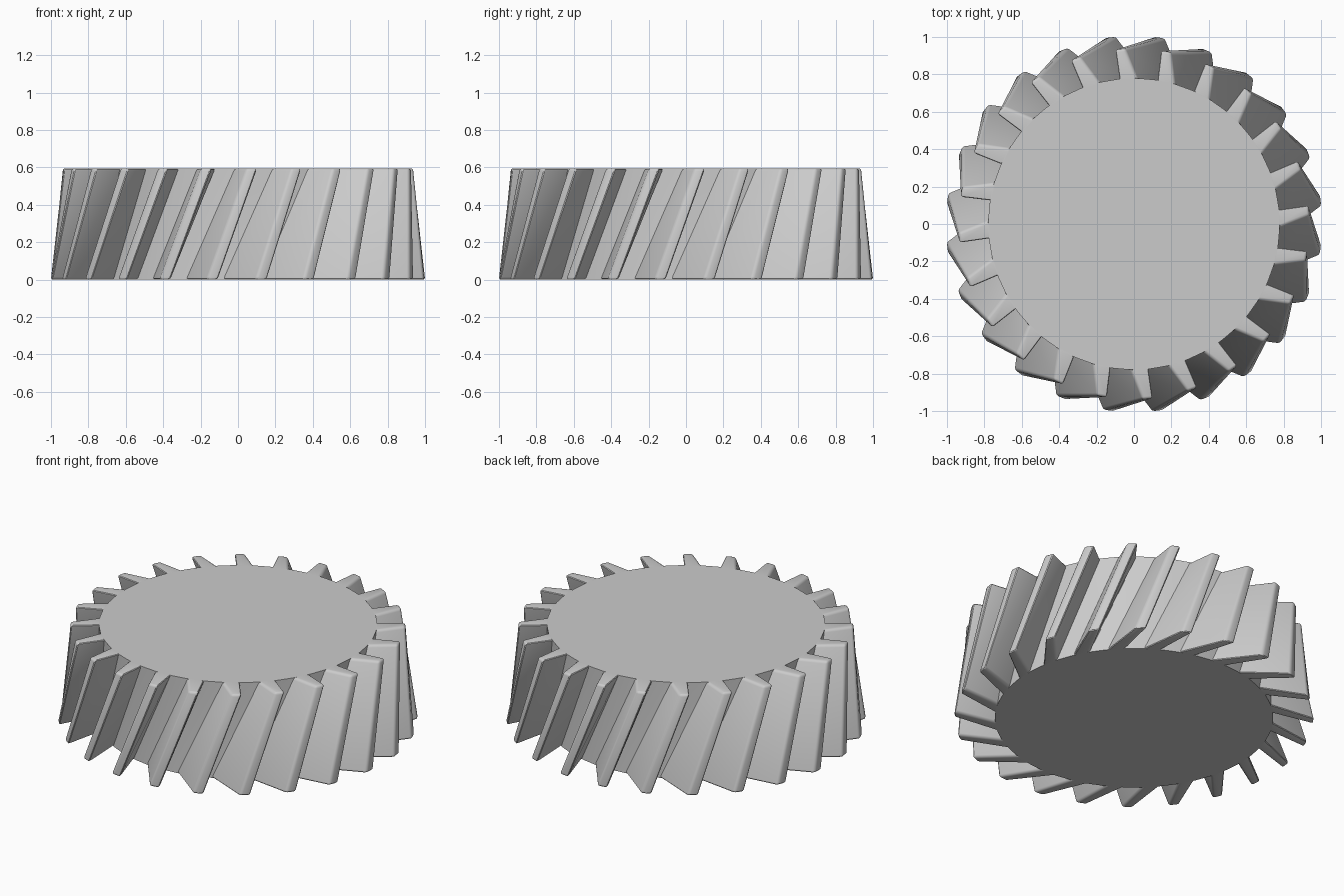
import bpy, bmesh
from math import radians, cos, sin

cube = bpy.data.objects.get("Cube")
if cube:
    bpy.data.objects.remove(cube, do_unlink=True)

TEETH = 24
HEIGHT = 0.595
ROOT = 0.78
ROOT_HALF, TIP_HALF = 3.6, 1.75      # tooth half widths in degrees
# z, tip radius, root angle, tip angle: the teeth lean more at the bottom
LEVELS = [(0.0, 1.008, -2.2, 7.2), (HEIGHT, 0.938, 17.4, 19.6)]

grey = bpy.data.materials.new("light_grey")
grey.use_nodes = True
colour = (0.6, 0.6, 0.6, 1)
grey.diffuse_color = colour
grey.node_tree.nodes["Principled BSDF"].inputs["Base Color"].default_value = colour

bm = bmesh.new()


def ring(z, tip, root_mid, tip_mid):
    """Outline of one end: root, tip, tip, root for every tooth."""
    corners = ((ROOT, root_mid - ROOT_HALF), (tip, tip_mid - TIP_HALF),
               (tip, tip_mid + TIP_HALF), (ROOT, root_mid + ROOT_HALF))
    rows = []
    for i in range(TEETH):
        row = []
        for r, a in corners:
            t = radians(a + i * 360 / TEETH)
            row.append(bm.verts.new((r * cos(t), r * sin(t), z)))
        rows.append(row)
    return rows


low, high = (ring(*level) for level in LEVELS)
rounded = set()

# End discs and tooth ends
for rows, flip in ((low, True), (high, False)):
    disc = [v for row in rows for v in (row[0], row[3])]
    bm.faces.new(disc[::-1] if flip else disc)
    for row in rows:
        bm.faces.new(row[::-1] if flip else row)
        rounded.update(bm.edges.get(row[k:k + 2]) for k in range(3))

# Slanted tooth flanks, tips and the gap floors between teeth
for i in range(TEETH):
    lo = low[i] + [low[(i + 1) % TEETH][0]]
    hi = high[i] + [high[(i + 1) % TEETH][0]]
    for k in range(4):
        bm.faces.new((lo[k], lo[k + 1], hi[k + 1], hi[k]))
    rounded.update(bm.edges.get((lo[k], hi[k])) for k in (1, 2))

# Rounded tooth edges
bmesh.ops.bevel(bm, geom=list(rounded), offset=0.014, offset_type='OFFSET',
                segments=3, profile=0.5, affect='EDGES', clamp_overlap=True)
bmesh.ops.recalc_face_normals(bm, faces=bm.faces)

mesh = bpy.data.meshes.new("helical_gear")
bm.to_mesh(mesh)
bm.free()
mesh.materials.append(grey)
gear = bpy.data.objects.new("helical_gear", mesh)
bpy.context.collection.objects.link(gear)

bpy.context.view_layer.objects.active = gear
gear.select_set(True)
bpy.ops.object.shade_smooth_by_angle(angle=radians(30))
